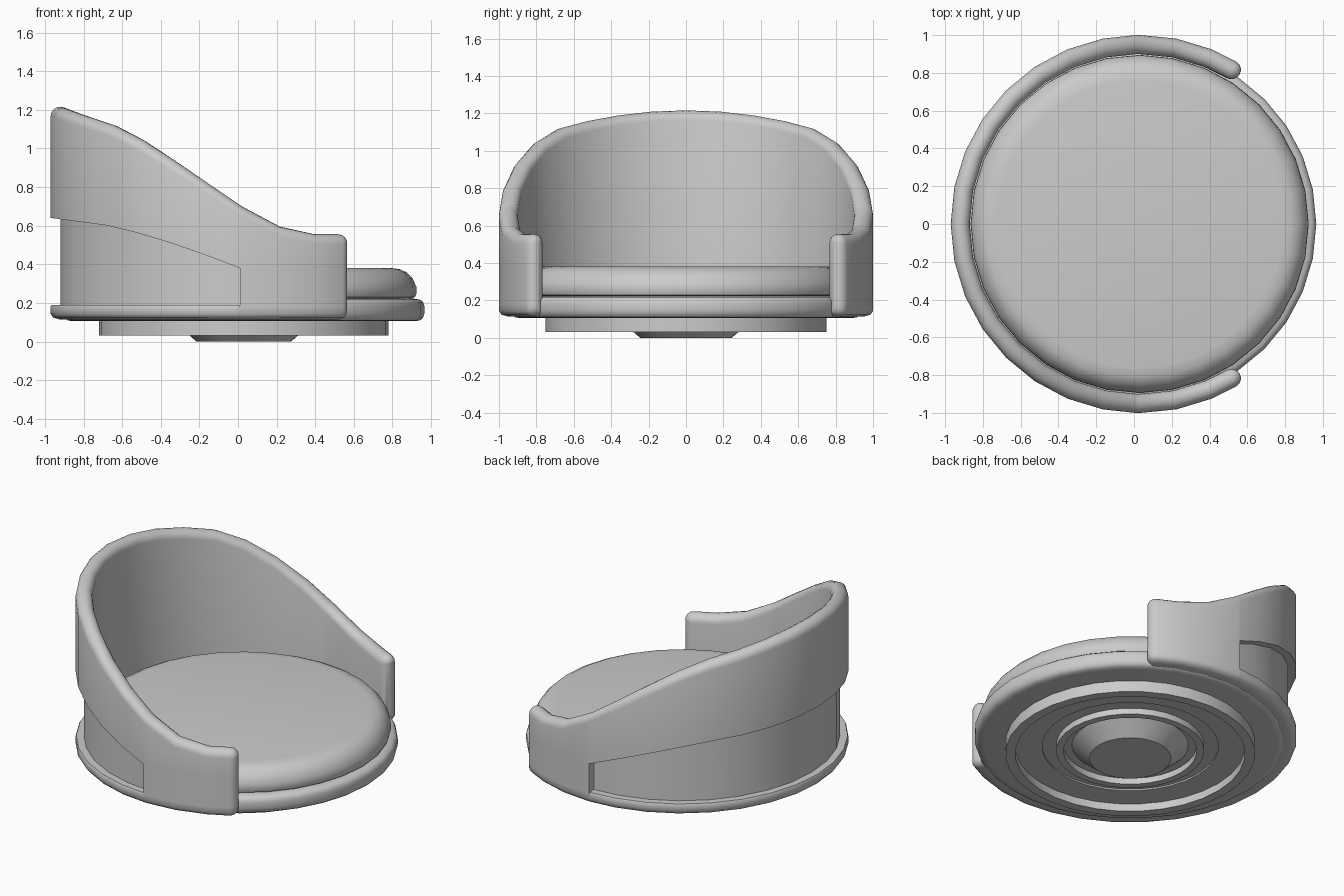
import bpy, bmesh
from math import sin, cos, pi, radians

if "Cube" in bpy.data.objects:
    bpy.data.objects.remove(bpy.data.objects["Cube"])

CX = 0.03      # centre of all the round parts
SIDES = 32


def finish(name, bm, angle=35):
    bmesh.ops.remove_doubles(bm, verts=bm.verts, dist=1e-4)
    bmesh.ops.recalc_face_normals(bm, faces=bm.faces)
    me = bpy.data.meshes.new(name)
    bm.to_mesh(me)
    bm.free()
    ob = bpy.data.objects.new(name, me)
    bpy.context.collection.objects.link(ob)
    bpy.ops.object.select_all(action='DESELECT')
    ob.select_set(True)
    bpy.context.view_layer.objects.active = ob
    bpy.ops.object.shade_smooth_by_angle(angle=radians(angle))
    return ob


def ring_point(bm, r, z, a):
    return bm.verts.new((CX + r * cos(a), r * sin(a), z))


def lathe(name, profile):
    """Spin an (r, z) profile about the vertical centre line."""
    bm = bmesh.new()
    verts = [bm.verts.new((CX + r, 0, z)) for r, z in profile]
    edges = [bm.edges.new(p) for p in zip(verts, verts[1:])]
    bmesh.ops.spin(bm, geom=verts + edges, cent=(CX, 0, 0), axis=(0, 0, 1),
                   angle=2 * pi, steps=SIDES, use_duplicate=False)
    return finish(name, bm)


def lookup(table, x):
    if x <= table[0][0]:
        return table[0][1]
    for (x0, y0), (x1, y1) in zip(table, table[1:]):
        if x <= x1:
            return y0 + (y1 - y0) * (x - x0) / (x1 - x0)
    return table[-1][1]


# Swivel base: centre boss, inner ring and outer ring
lathe("swivel_base", [(0, 0), (0.245, 0), (0.35, 0.09), (0.40, 0.09), (0.40, 0.05),
                      (0.445, 0.05), (0.445, 0.09), (0.53, 0.09), (0.53, 0.08),
                      (0.69, 0.08), (0.69, 0.03), (0.75, 0.03), (0.75, 0.12)])

# Padded seat platform
lathe("seat_platform", [(0, 0.105), (0.88, 0.105), (0.912, 0.109), (0.928, 0.122),
                        (0.935, 0.145), (0.935, 0.185), (0.928, 0.205),
                        (0.912, 0.217), (0.88, 0.222), (0, 0.222)])

# Seat cushion
lathe("seat_cushion", [(0, 0.224), (0.87, 0.224), (0.887, 0.23), (0.895, 0.25),
                       (0.893, 0.285), (0.875, 0.325), (0.845, 0.357),
                       (0.81, 0.374), (0.76, 0.381), (0, 0.381)])

# Back shell: wraparound wall with sloping top and a recess around the back
TOP = [(-0.92, 1.216), (-0.82, 1.178), (-0.62, 1.113), (-0.45, 1.02), (-0.2, 0.85),
       (0.02, 0.70), (0.2, 0.60), (0.3, 0.57), (0.38, 0.556), (0.6, 0.556)]
RECESS_TOP = [(-0.97, 0.64), (-0.67, 0.60), (-0.45, 0.545), (-0.2, 0.46), (0.01, 0.38)]
START, CAP, WALL = radians(56.25), radians(3), 0.05
RECESS = radians(91.2)


def section(a, recessed, shrink=0.0):
    """Closed (r, z) cross-section of the shell at one angle."""
    t = WALL * cos(shrink) + 0.0005
    inset = 0.045 * (1 - cos(shrink))
    out, inn = 0.95 + t, 0.95 - t
    zt = lookup(TOP, CX + 0.95 * cos(a)) - inset
    zb = 0.115 + inset
    zr = lookup(RECESS_TOP, CX + cos(a))
    w = 0.95 if recessed else out
    pts = [(inn, zb), (out - t * 0.9, zb), (out - t * 0.3, zb + 0.008),
           (out, zb + 0.028), (out, 0.18), (out - 0.1 * t, 0.19) if recessed else (out, 0.19),
           (w, 0.19), (w, zr), (out, zr)]
    pts += [(0.95 + t * cos(k * pi / 8), zt - t + t * sin(k * pi / 8)) for k in range(9)]
    return pts


half = []
for k in range(5):
    s = pi / 2 * (1 - k / 4)
    half.append((START + CAP * (1 - sin(s)), False, s))
half += [(radians(11.25 * k), False, 0) for k in (6, 7, 8)]
half += [(RECESS - 0.0005, False, 0), (RECESS, True, 0)]
half += [(radians(11.25 * k), True, 0) for k in range(9, 17)]
columns = half + [(2 * pi - a, r, s) for a, r, s in reversed(half[:-1])]

bm = bmesh.new()
loops = [[ring_point(bm, r, z, a) for r, z in section(a, rec, s)] for a, rec, s in columns]
for A, B in zip(loops, loops[1:]):
    n = len(A)
    for i in range(n):
        j = (i + 1) % n
        bm.faces.new((A[i], A[j], B[j], B[i]))
bm.faces.new(loops[0])
bm.faces.new(list(reversed(loops[-1])))
finish("back_shell", bm, 40)
